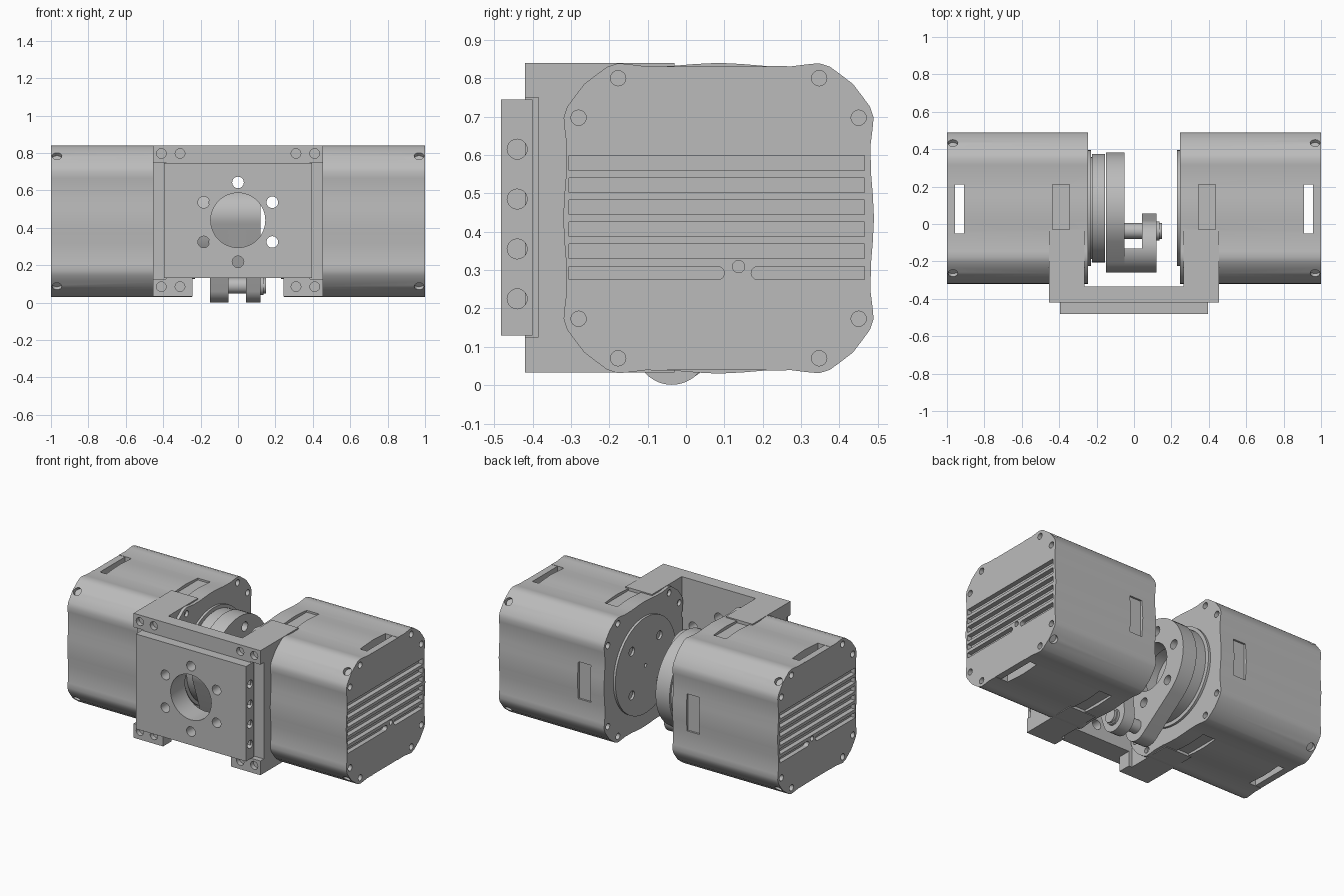
import bpy, bmesh, math
from mathutils import Vector, geometry

cube = bpy.data.objects.get("Cube")
if cube:
    bpy.data.objects.remove(cube)

metal = bpy.data.materials.new("grey metal")
metal.use_nodes = True
GREY = (0.5, 0.5, 0.5, 1)
metal.diffuse_color = GREY
metal.node_tree.nodes["Principled BSDF"].inputs["Base Color"].default_value = GREY

CY, CZ = 0.085, 0.435          # motor axis
X = Vector((1, 0, 0))
Y = Vector((0, 1, 0))


def finish(name, bm):
    bmesh.ops.recalc_face_normals(bm, faces=bm.faces)
    mesh = bpy.data.meshes.new(name)
    bm.to_mesh(mesh)
    bm.free()
    mesh.materials.append(metal)
    ob = bpy.data.objects.new(name, mesh)
    bpy.context.collection.objects.link(ob)
    return ob


def prism(name, pts, x0, x1):
    """Extrude a (y, z) outline along x."""
    bm = bmesh.new()
    face = bm.faces.new([bm.verts.new((x0, y, z)) for y, z in pts])
    new = bmesh.ops.extrude_face_region(bm, geom=[face])["geom"]
    verts = [v for v in new if isinstance(v, bmesh.types.BMVert)]
    bmesh.ops.translate(bm, verts=verts, vec=(x1 - x0, 0, 0))
    return finish(name, bm)


def box(name, x0, x1, y0, y1, z0, z1):
    return prism(name, [(y0, z0), (y1, z0), (y1, z1), (y0, z1)], x0, x1)


def cyl(name, centre, r, length, axis=X, n=32):
    bm = bmesh.new()
    bmesh.ops.create_cone(bm, cap_ends=True, segments=n, radius1=r, radius2=r, depth=length)
    rot = axis.to_track_quat("Z", "Y").to_matrix()
    bmesh.ops.rotate(bm, verts=bm.verts, matrix=rot)
    bmesh.ops.translate(bm, verts=bm.verts, vec=centre)
    return finish(name, bm)


def circle(y, z, r, n=48):
    return [(y + r * math.cos(2 * math.pi * i / n), z + r * math.sin(2 * math.pi * i / n))
            for i in range(n)]


def hull(*circles):
    pts = [p for c in circles for p in circle(*c)]
    return [pts[i] for i in geometry.convex_hull_2d(pts)]


def combine(ob, others, op):
    for other in others:
        mod = ob.modifiers.new("cut", "BOOLEAN")
        mod.operation, mod.solver, mod.object = op, "EXACT", other
        bpy.context.view_layer.objects.active = ob
        bpy.ops.object.modifier_apply(modifier=mod.name)
        bpy.data.objects.remove(other)


def smooth(ob, angle=28):
    bpy.ops.object.select_all(action="DESELECT")
    ob.select_set(True)
    bpy.context.view_layer.objects.active = ob
    bpy.ops.object.shade_smooth_by_angle(angle=math.radians(angle))


# motor housing outline: bowed sides with clipped corners, one quarter turned four times
quarter = [(0, .405), (.06, .402), (.12, .397), (.19, .396), (.23, .401), (.262, .404),
           (.29, .395), (.32, .373)]
quarter += [(.35, .35)] + [(v, u) for u, v in reversed(quarter[1:])]
outline = []
for k in range(4):
    for u, v in quarter:
        for _ in range(k):
            u, v = v, -u
        outline.append((CY + u, CZ + v))

corner_screws = [(a * sy, b * sz) for a, b in ((.262, .365), (.365, .262))
                 for sy in (-1, 1) for sz in (-1, 1)]

for s, side in ((1, "left"), (-1, "right")):
    body = prism(side + "_motor_housing", outline, .245 * s, s)
    cuts = [box("cut", .91 * s, .957 * s, -.05, .21, -.1, 1)]       # vent slot
    for sz in (-1, 1):                                              # open notches at the end
        z = CZ + sz * .445
        cuts.append(box("cut", .95 * s, 1.05 * s, -.05, .21, z - .05, z + .05))
        # shallow pockets near the mounting end
        z = CZ + sz * .43
        cuts.append(box("cut", .345 * s, .435 * s, -.03, .21, z - .045, z + .045))
    cuts.append(box("cut", .345 * s, .435 * s, .47, .6, CZ - .12, CZ + .12))
    # cooling grooves, the lowest one split around a small hole
    for i in range(5):
        z = .349 + i * .0575
        cuts.append(box("cut", .97 * s, 1.1 * s, -.305, .465, z - .019, z + .019))
    for a, b, end in ((-.305, .1, .083), (.17, .465, .187)):
        cuts.append(box("cut", .97 * s, 1.1 * s, min(a, end) if a < 0 else end,
                        end if a < 0 else b, .275, .309))
        cuts.append(cyl("cut", (1.035 * s, end, .292), .017, .13, n=20))
    cuts.append(cyl("cut", (s, .137, .309), .016, .04, n=20))
    for u, v in corner_screws:
        for x in (1, .245):
            cuts.append(cyl("cut", (x * s, CY + u, CZ + v), .02, .06, n=16))
    for sy in (-1, 1):                                              # screws on the clipped corners
        for sz in (-1, 1):
            axis = Vector((0, sy, sz)).normalized()
            cuts.append(cyl("cut", Vector((.968 * s, CY, CZ)) + axis * .495, .026, .05, axis, 16))
    combine(body, cuts, "DIFFERENCE")
    smooth(body)

    # round mounting face on the inner end
    boss = cyl(side + "_mounting_face", (.245 * s, CY, CZ), .31, .03, n=64)
    holes = [cyl("cut", (.23 * s, CY, CZ), .012, .03, n=12)]
    for i in range(4):
        t = math.radians(45 + 90 * i)
        holes.append(cyl("cut", (.23 * s, CY + .2 * math.cos(t), CZ + .2 * math.sin(t)),
                         .028, .03, n=20))
    combine(boss, holes, "DIFFERENCE")
    smooth(boss)

# U-shaped bracket
bracket = box("bracket", -.455, .455, -.42, -.03, .033, .84)
cuts = [box("cut", -.265, .265, -.335, .2, -.1, 1),
        box("cut", -.243, .243, -.6, -.3, -.1, .13)]
for s in (1, -1):
    cuts.append(box("cut", .385 * s, .6 * s, -.6, -.385, .125, .75))
    for x in (.31, .41):
        for z in (.085, .797):
            cuts.append(cyl("cut", (x * s, -.42, z), .026, .06, Y, 20))
combine(bracket, cuts, "DIFFERENCE")

# raised front plate
plate = box("front_plate", -.395, .395, -.482, -.4, .13, .745)
cuts = []
for s in (1, -1):
    for i in range(4):
        cuts.append(cyl("cut", (.395 * s, -.44, .225 + .13 * i), .026, .1, n=20))
combine(plate, cuts, "DIFFERENCE")

# centre bore and bolt circle through both
for ob in (bracket, plate):
    cuts = [cyl("cut", (0, -.4, .44), .146, .4, Y, 48)]
    for i in range(6):
        t = math.radians(30 + 60 * i)
        cuts.append(cyl("cut", (.212 * math.cos(t), -.4, .43 + .212 * math.sin(t)),
                        .031, .4, Y, 24))
    combine(ob, cuts, "DIFFERENCE")
    smooth(ob)

# output hub on the right motor
for name, r, x0, x1 in (("hub_base", .272, -.24, -.22), ("hub_drum", .29, -.225, -.155)):
    hub = prism(name, circle(CY, CZ, r, 64), x0, x1)
    combine(hub, [cyl("cut", (-.2, CY, CZ), .16, .2, n=48)], "DIFFERENCE")
    smooth(hub)

# fork: crank plate, outer leg and the bridge between them
PIN = (-.037, .095, .094)
FRONT = (-.12, .47, .14)
crank = prism("crank_plate", hull((CY, CZ, .298), FRONT, PIN), -.15, -.05)
cuts = [cyl("cut", (-.1, CY, CZ), .15, .3, n=48)]
for i in range(6):
    t = math.radians(15 + 60 * i)
    cuts.append(cyl("cut", (-.1, CY + .22 * math.cos(t), CZ + .22 * math.sin(t)), .03, .3, n=20))
combine(crank, cuts, "DIFFERENCE")
smooth(crank)

smooth(prism("fork_leg", hull(FRONT, PIN), .042, .12))
bridge = prism("fork_bridge", hull(FRONT, PIN), -.06, .05)
combine(bridge, [box("cut", -.2, .2, -.13, .4, -.1, 1),
                 box("cut", -.2, .2, -.4, .4, -.1, .17)], "DIFFERENCE")
smooth(bridge)

# pivot pin
smooth(cyl("pivot_pin", (.005, -.037, .09), .042, .29))
smooth(cyl("pin_collar", (.125, -.037, .09), .05, .02))
